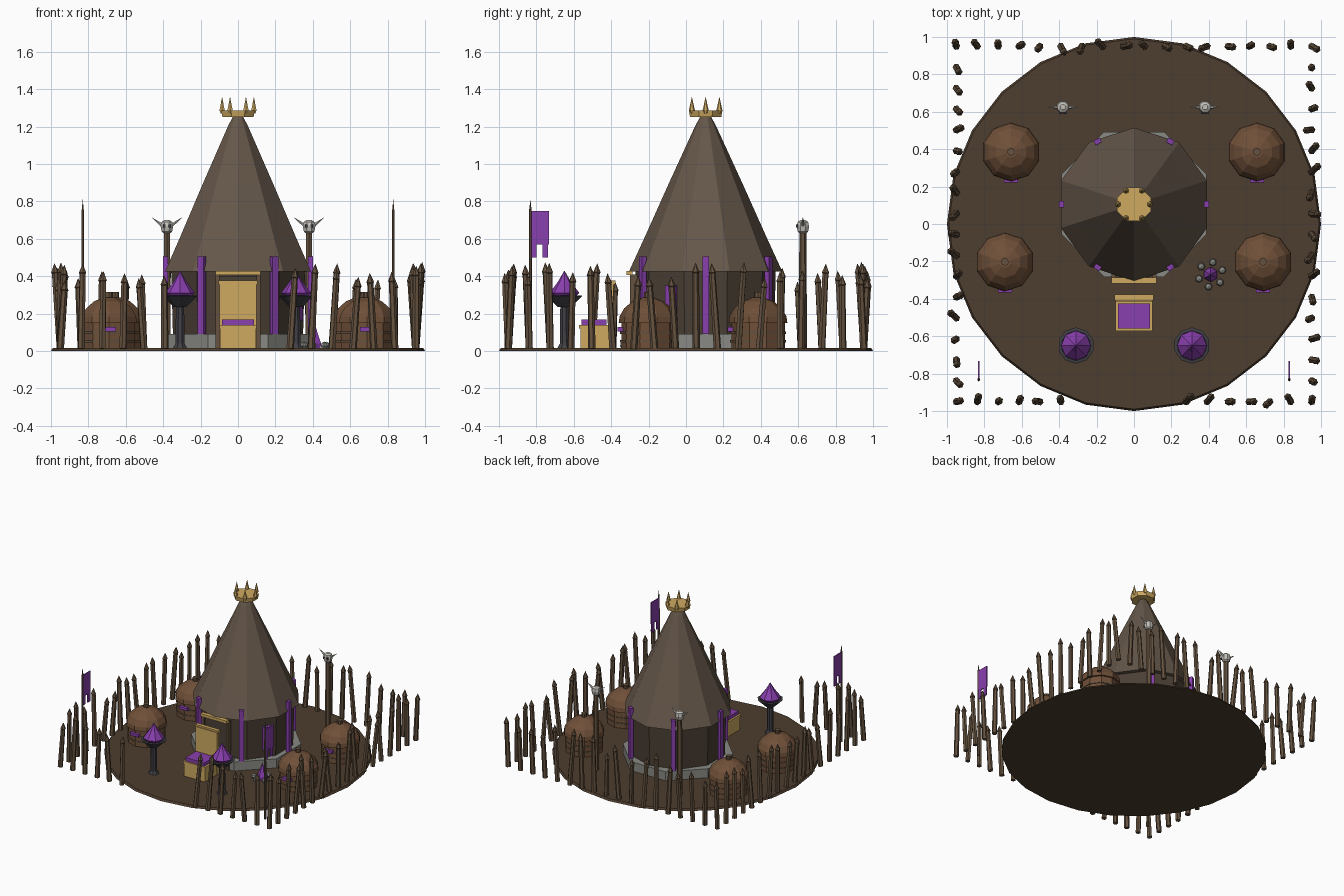
import bpy, math, random
from mathutils import Vector, Matrix

if "Cube" in bpy.data.objects:
    bpy.data.objects.remove(bpy.data.objects["Cube"])

random.seed(4)
R = math.radians


def mat(name, r, g, b):
    m = bpy.data.materials.new(name)
    m.diffuse_color = (r, g, b, 1)
    m.use_nodes = True
    m.node_tree.nodes["Principled BSDF"].inputs["Base Color"].default_value = m.diffuse_color
    return m


EARTH = mat("earth", .075, .047, .028)
WOOD = mat("wood", .13, .085, .05)
WALL = mat("wall_wood", .07, .05, .035)
HIDE = mat("roof_hide", .13, .095, .068)
CLAY = mat("hut_clay", .16, .08, .04)
STONE = mat("stone", .25, .25, .23)
IRON = mat("iron", .05, .05, .06)
GOLD = mat("gold", .62, .4, .12)
PURPLE = mat("purple", .25, .05, .42)
BONE = mat("bone", .55, .53, .48)


def mesh(name, verts, faces, m, matrix=Matrix()):
    me = bpy.data.meshes.new(name)
    me.from_pydata([tuple(v) for v in verts], [], faces)
    me.materials.append(m)
    ob = bpy.data.objects.new(name, me)
    ob.matrix_world = matrix
    bpy.context.collection.objects.link(ob)
    return ob


def lathe(name, profile, n, m, loc=(0, 0, 0), start=90, tilt=Matrix()):
    """Turn (radius, z) points around z with n sides; radius 0 makes a tip."""
    verts, rings = [], []
    for r, z in profile:
        k = 1 if r == 0 else n
        rings.append(range(len(verts), len(verts) + k))
        for i in range(k):
            a = R(start) + math.tau * i / n
            verts.append((r * math.cos(a), r * math.sin(a), z))
    faces = []
    for a, b in zip(rings, rings[1:]):
        for i in range(n):
            j = (i + 1) % n
            q = [a[i % len(a)], a[j % len(a)], b[j % len(b)], b[i % len(b)]]
            faces.append(list(dict.fromkeys(q)))
    if len(rings[0]) > 1:
        faces.append(list(rings[0])[::-1])
    if len(rings[-1]) > 1:
        faces.append(list(rings[-1]))
    return mesh(name, verts, faces, m, Matrix.Translation(loc) @ tilt)


def box(name, lo, hi, m, matrix=Matrix()):
    v = [(x, y, z) for x in (lo[0], hi[0]) for y in (lo[1], hi[1]) for z in (lo[2], hi[2])]
    f = [(0, 1, 3, 2), (4, 6, 7, 5), (0, 4, 5, 1), (2, 3, 7, 6), (0, 2, 6, 4), (1, 5, 7, 3)]
    return mesh(name, v, f, m, matrix)


def spike(name, a, b, r, n, m):
    d = Vector(b) - Vector(a)
    return lathe(name, [(r, 0), (0, d.length)], n, m, a, 0, d.to_track_quat('Z', 'Y').to_matrix().to_4x4())


# Ground disc
lathe("ground", [(1, 0), (.99, .016)], 24, EARTH)

# Main hut
C = (0, .105, 0)
lathe("foundation", [(.42, .002), (.42, .09)], 8, STONE, C, 22.5)
lathe("main_wall", [(.365, .05), (.375, .43)], 10, WALL, C)
lathe("main_roof", [(.41, .425), (.325, .61), (.195, .9), (.055, 1.205), (.03, 1.25)], 10, HIDE, C)
for i in range(6):
    turn = Matrix.Translation(C) @ Matrix.Rotation(R(60 * i), 4, 'Z')
    box("wall_banner", (.375, -.018, .09), (.402, .018, .505), PURPLE, turn)
turn = Matrix.Translation(C) @ Matrix.Rotation(R(-30), 4, 'Z')
box("side_hanging", (.355, -.03, .16), (.385, .03, .35), PURPLE, turn)

# Doorway
box("door", (-.1, -.285, .016), (.1, -.25, .4), WALL)
for s in (-1, 1):
    box("door_post", (s * .11 - .01, -.3, .016), (s * .11 + .01, -.26, .41), WOOD)
box("door_lintel", (-.12, -.318, .405), (.12, -.285, .428), GOLD)

# Crown on the peak
lathe("crown_band", [(.09, 1.25), (.097, 1.285)], 8, GOLD, C, 22.5)
for i in range(6):
    a = R(60 * i)
    x, y = .085 * math.cos(a), C[1] + .085 * math.sin(a)
    lathe("crown_point", [(.009, 1.27), (.016, 1.288), (.012, 1.305), (0, 1.36)], 6, GOLD, (x, y, 0))

# Throne
box("throne_seat", (-.095, -.565, .016), (.095, -.41, .125), GOLD)
box("throne_seat_rim", (-.1, -.572, .12), (.1, -.405, .14), GOLD)
box("throne_cushion", (-.085, -.56, .14), (.085, -.425, .168), PURPLE)
box("throne_back", (-.098, -.415, .016), (.098, -.388, .365), GOLD)
box("throne_back_rail", (-.105, -.408, .355), (.105, -.378, .378), GOLD)

# Braziers
for s in (-1, 1):
    p = (s * .31, -.65, 0)
    lathe("brazier_stand", [(.042, .014), (.026, .04), (.024, .24)], 8, IRON, p, 22.5)
    lathe("brazier_bowl", [(.035, .235), (.097, .295), (.08, .298), (.06, .285)], 10, IRON, p)
    lathe("brazier_flame", [(.055, .285), (.08, .31), (.035, .37), (0, .43)], 8, PURPLE, p)

# Small domed huts
for x, y in ((.657, .385), (.69, -.203)):
    for s in (-1, 1):
        p = (s * x, y, 0)
        lathe("hut_wall", [(.143, .012), (.143, .17)], 10, CLAY, p)
        for z in (.045, .09):
            lathe("hut_band", [(.149, z), (.149, z + .014)], 10, WOOD, p)
        lathe("hut_dome", [(.157, .15), (.152, .185), (.128, .228), (.085, .265), (.03, .287)], 10, CLAY, p)
        lathe("hut_smoke_hole", [(.021, .28), (.021, .315)], 8, WOOD, p)
        box("hut_awning", (s * x - .037, y - .162, .105), (s * x + .037, y - .135, .127), PURPLE)

# Horned skulls on posts
for s in (-1, 1):
    x, y = s * .38, .625
    lathe("skull_post", [(.022, .012), (.019, .635)], 6, WOOD, (x, y, 0))
    lathe("skull", [(.02, .63), (.03, .638), (.036, .665), (.03, .69), (.015, .7)], 8, BONE, (x, y, 0), 22.5)
    for h in (-1, 1):
        box("skull_eye", (x + h * .014 - .007, y - .037, .66), (x + h * .014 + .007, y - .025, .675), IRON)
        spike("skull_horn_base", (x + h * .025, y, .672), (x + h * .084, y, .716), .011, 6, BONE)

# Flag poles with split banners
for s in (-1, 1):
    x = s * .83
    lathe("flag_pole", [(.009, .012), (.007, .75), (0, .81)], 6, WOOD, (x, -.832, 0))
    box("flag", (x - .004, -.828, .57), (x + .004, -.733, .748), PURPLE)
    box("flag_tail", (x - .004, -.828, .5), (x + .004, -.8, .57), PURPLE)
    box("flag_tail", (x - .004, -.768, .5), (x + .004, -.738, .57), PURPLE)

# Campfire with ring of stones
F = (.41, -.27, 0)
lathe("campfire_flame", [(.035, .014), (.04, .04), (.02, .09), (0, .15)], 6, PURPLE, F)
for i in range(6):
    a = R(60 * i + 20)
    p = (F[0] + .066 * math.cos(a), F[1] + .066 * math.sin(a), .012)
    lathe("campfire_stone", [(.012, 0), (.021, .014), (.016, .03), (0, .038)], 6, STONE, p, 30 * i)

# Palisade of leaning stakes, open at the front
spots = []
for k in range(18):
    t = -.95 + 1.9 * k / 17
    spots += [(t, .95), (-.95, t), (.95, t)]
    if not 6 <= k <= 10:
        spots.append((t, -.95))
for x, y in dict.fromkeys((round(a, 3), round(b, 3)) for a, b in spots):
    h = random.uniform(.36, .47)
    lean = Matrix.Rotation(random.uniform(-.08, .08), 4, 'X') @ Matrix.Rotation(random.uniform(-.08, .08), 4, 'Y')
    prof = [(.02, 0), (.017, h - .055), (.021, h - .05), (0, h)]
    lathe("palisade_stake", prof, 6, WOOD, (x, y, .012), random.uniform(0, 60), lean)
